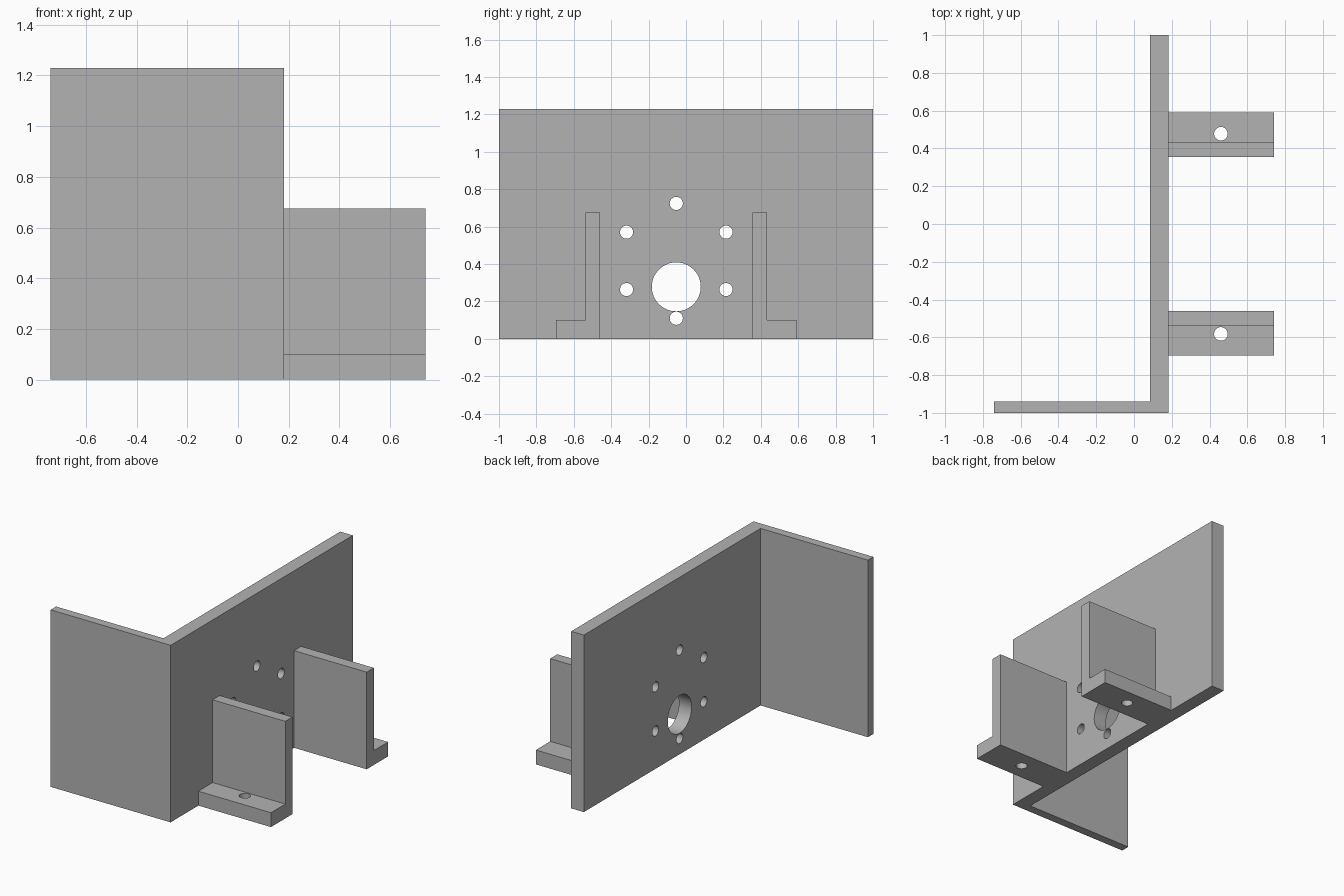
import bpy
import bmesh
import math
from mathutils import Matrix, Vector

cube = bpy.data.objects.get("Cube")
if cube:
    bpy.data.objects.remove(cube, do_unlink=True)

grey = bpy.data.materials.new("plain grey")
grey.use_nodes = True
GREY = (0.45, 0.45, 0.45, 1)
grey.diffuse_color = GREY
grey.node_tree.nodes["Principled BSDF"].inputs["Base Color"].default_value = GREY


def add_object(name, bm):
    """Turn a bmesh into a grey object."""
    bmesh.ops.recalc_face_normals(bm, faces=bm.faces)
    mesh = bpy.data.meshes.new(name)
    bm.to_mesh(mesh)
    bm.free()
    mesh.materials.append(grey)
    obj = bpy.data.objects.new(name, mesh)
    bpy.context.collection.objects.link(obj)
    return obj


def extruded(name, points, direction):
    """Extrude a closed 3D outline along a vector."""
    bm = bmesh.new()
    face = bm.faces.new([bm.verts.new(p) for p in points])
    result = bmesh.ops.extrude_face_region(bm, geom=[face], use_keep_orig=True)
    verts = [v for v in result["geom"] if isinstance(v, bmesh.types.BMVert)]
    bmesh.ops.translate(bm, verts=verts, vec=Vector(direction))
    return add_object(name, bm)


def drill(obj, holes, rotation):
    """Cut round holes, each a (centre, radius) pair, and smooth their walls."""
    bm = bmesh.new()
    for centre, radius in holes:
        bmesh.ops.create_cone(bm, cap_ends=True, segments=48, radius1=radius,
                              radius2=radius, depth=0.4,
                              matrix=Matrix.Translation(centre) @ rotation)
    cutter = add_object("hole_cutter", bm)
    cutter.hide_render = True
    mod = obj.modifiers.new("holes", 'BOOLEAN')
    mod.operation = 'DIFFERENCE'
    mod.solver = 'EXACT'
    mod.object = cutter
    bpy.ops.object.select_all(action='DESELECT')
    bpy.context.view_layer.objects.active = obj
    obj.select_set(True)
    bpy.ops.object.modifier_apply(modifier=mod.name)
    bpy.ops.object.shade_smooth_by_angle(angle=math.radians(30))
    bpy.data.objects.remove(cutter, do_unlink=True)


# Mounting wall with its front flange: one L-shaped plan, extruded upwards
WALL_IN, WALL_OUT, CENTRE_Y = 0.085, 0.182, -0.052
plan = [(-0.74, -1), (WALL_OUT, -1), (WALL_OUT, 1), (WALL_IN, 1),
        (WALL_IN, -0.94), (-0.74, -0.94)]
wall = extruded("wall_with_flange", [(x, y, 0) for x, y in plan], (0, 0, 1.23))

# Shaft hole and a ring of six bolt holes through the wall
wall_x = (WALL_IN + WALL_OUT) / 2
holes = [((wall_x, CENTRE_Y, 0.278), 0.131)]
for i in range(6):
    a = math.radians(60 * i)
    holes.append(((wall_x, CENTRE_Y + 0.307 * math.sin(a),
                   0.417 + 0.307 * math.cos(a)), 0.035))
drill(wall, holes, Matrix.Rotation(math.pi / 2, 4, 'Y'))

# Two mirrored angle brackets, each with a bolt hole in its foot
section = [(0.408, 0), (0.643, 0), (0.643, 0.1), (0.486, 0.1),
           (0.486, 0.675), (0.408, 0.675)]
for name, side in (("rear_bracket", 1), ("front_bracket", -1)):
    outline = [(WALL_OUT, CENTRE_Y + side * y, z) for y, z in section]
    bracket = extruded(name, outline, (0.74 - WALL_OUT, 0, 0))
    drill(bracket, [((0.46, CENTRE_Y + side * 0.53, 0.05), 0.036)],
          Matrix.Identity(4))
